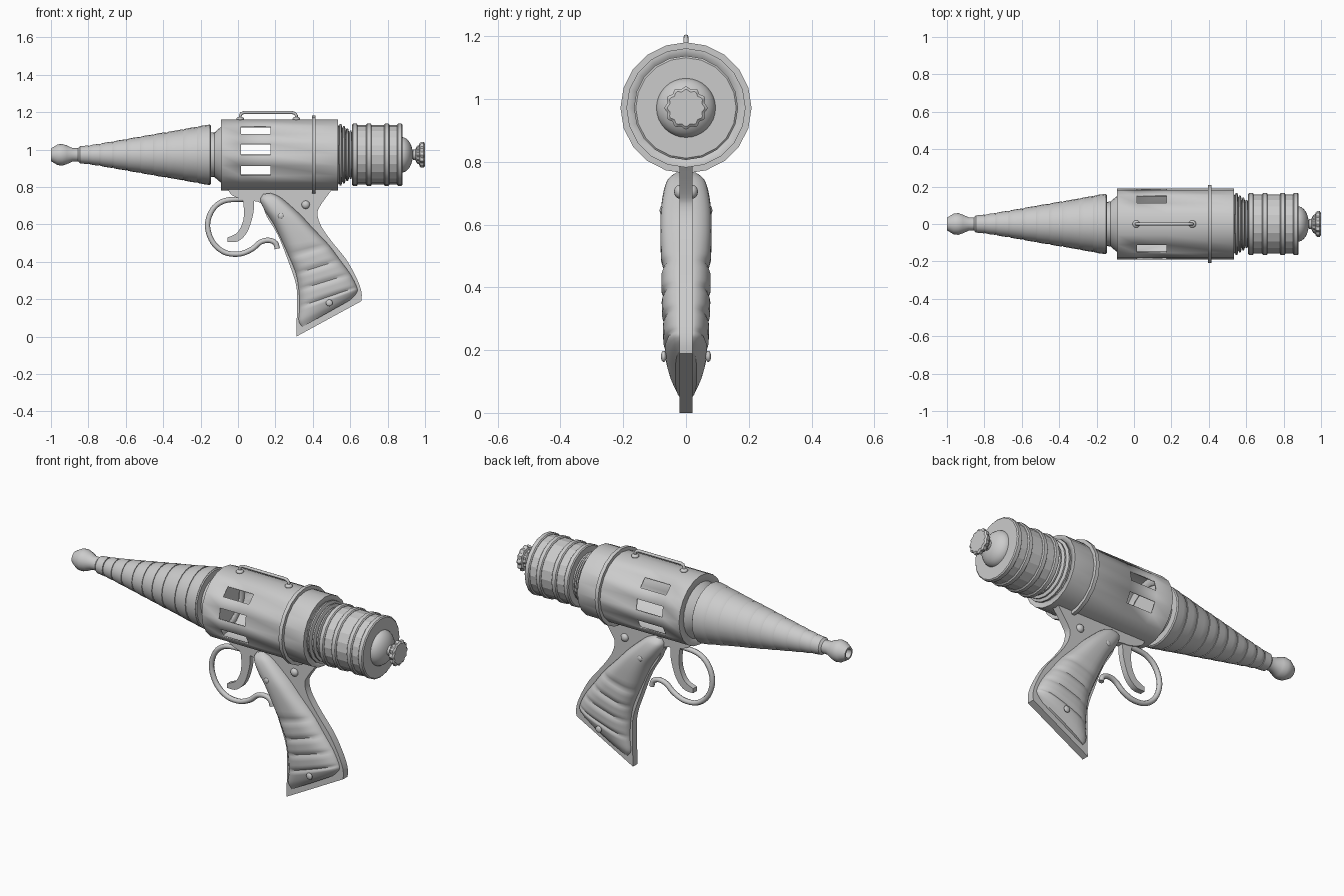
import bpy, bmesh, math
from mathutils import Vector

if "Cube" in bpy.data.objects:
    bpy.data.objects.remove(bpy.data.objects["Cube"])

AXIS_Z = 0.972


def make(name, verts, faces, angle=30, recalc=True):
    me = bpy.data.meshes.new(name)
    me.from_pydata(verts, [], faces)
    bm = bmesh.new()
    bm.from_mesh(me)
    bmesh.ops.remove_doubles(bm, verts=bm.verts, dist=1e-5)
    if recalc:
        bmesh.ops.recalc_face_normals(bm, faces=bm.faces)
    bm.to_mesh(me)
    bm.free()
    ob = bpy.data.objects.new(name, me)
    bpy.context.collection.objects.link(ob)
    bpy.ops.object.select_all(action='DESELECT')
    ob.select_set(True)
    bpy.context.view_layer.objects.active = ob
    if angle:
        bpy.ops.object.shade_smooth_by_angle(angle=math.radians(angle))
    return ob


def lathe(name, prof, segs=20, skip=(), lobes=0, angle=30):
    """Turn (x, radius) points around the gun axis; skip = (row, column) holes."""
    verts, faces = [], []
    for x, r in prof:
        for j in range(segs):
            a = 2 * math.pi * j / segs
            q = r * (1 + 0.06 * math.cos(lobes * a)) if lobes else r
            verts.append((x, q * math.cos(a), AXIS_Z + q * math.sin(a)))
    for i in range(len(prof) - 1):
        for j in range(segs):
            if (i, j) in skip:
                continue
            k = (j + 1) % segs
            faces.append((i * segs + j, i * segs + k, (i + 1) * segs + k, (i + 1) * segs + j))
    return make(name, verts, faces, angle, recalc=not skip)


def plate(name, pts, half):
    """Flat outline in x, z given a thickness across y."""
    n = len(pts)
    verts = [(x, y, z) for y in (-half, half) for x, z in pts]
    faces = [tuple(range(n)), tuple(range(2 * n - 1, n - 1, -1))]
    faces += [(i, (i + 1) % n, n + (i + 1) % n, n + i) for i in range(n)]
    return make(name, verts, faces)


def spline(pts, steps):
    """Catmull-Rom points through tuples of any length."""
    out = []
    for i in range(len(pts) - 1):
        a, b = pts[max(i - 1, 0)], pts[i]
        c, d = pts[i + 1], pts[min(i + 2, len(pts) - 1)]
        for s in range(steps):
            t = s / steps
            out.append(tuple(0.5 * (2 * q + (r - p) * t + (2 * p - 5 * q + 4 * r - w) * t * t
                                    + (3 * q - p - 3 * r + w) * t ** 3)
                             for p, q, r, w in zip(a, b, c, d)))
    return out + [tuple(pts[-1])]


def tube(name, pts, radius):
    cu = bpy.data.curves.new(name, 'CURVE')
    cu.dimensions = '3D'
    cu.bevel_depth = radius
    cu.bevel_resolution = 2
    cu.use_fill_caps = True
    sp = cu.splines.new('POLY')
    sp.points.add(len(pts) - 1)
    for p, (x, z) in zip(sp.points, pts):
        p.co = (x, 0, z, 1)
        p.radius = 1
    ob = bpy.data.objects.new(name, cu)
    bpy.context.collection.objects.link(ob)
    return ob


def ball(name, loc, scale):
    bpy.ops.mesh.primitive_uv_sphere_add(segments=16, ring_count=10, radius=1, location=loc)
    ob = bpy.context.object
    ob.name = name
    ob.scale = scale
    bpy.ops.object.shade_smooth()


# Barrel: muzzle bulb with bore, then a stepped cone and collar
prof = [(-0.93, 0), (-0.93, 0.022), (-1.0, 0.024), (-1.0, 0.034), (-0.965, 0.055), (-0.94, 0.058),
        (-0.915, 0.05), (-0.885, 0.036), (-0.855, 0.035), (-0.845, 0.046), (-0.80, 0.05)]
steps = [-0.80, -0.74, -0.67, -0.595, -0.525, -0.455, -0.385, -0.295, -0.22, -0.15]
for a, b in zip(steps, steps[1:]):
    base = 0.044 + (a + 0.80) * 0.175
    w = b - a
    prof += [(a, base), (a + 0.12 * w, base + 0.006), (a + 0.45 * w, base + 0.011), (b, base + 0.0135)]
    prof[-1] = (b, 0.044 + (b + 0.80) * 0.175 + 0.004)
prof += [(-0.15, 0.16), (-0.145, 0.155), (-0.145, 0.118), (-0.125, 0.12), (-0.105, 0.138), (-0.09, 0.15), (-0.085, 0)]
lathe("barrel", prof, 24)

# Hollow body shell with three vent windows on each side
holes = {(2, j) for j in (0, 2, 18, 9, 7, 11)}
body = lathe("body_shell", [(-0.09, 0.14), (-0.09, 0.19), (0.015, 0.19), (0.175, 0.19),
                            (0.535, 0.19), (0.535, 0.16)], 20, skip=holes)
mod = body.modifiers.new("wall", 'SOLIDIFY')
mod.thickness = 0.008
mod.offset = -1
lathe("body_band", [(0.395, 0.185), (0.395, 0.209), (0.415, 0.209), (0.415, 0.185)], 20)

# Ribbed neck behind the body
prof = [(0.53, 0), (0.53, 0.168)]
for i in range(4):
    x, r = 0.54 + 0.018 * i, 0.165 - 0.012 * i
    prof += [(x, r - 0.012), (x + 0.004, r), (x + 0.012, r), (x + 0.016, r - 0.012)]
lathe("neck", prof + [(0.62, 0.11), (0.62, 0)], 20)

# Rear drum: faceted core with raised bands
lathe("drum_core", [(0.615, 0), (0.615, 0.158), (0.875, 0.158), (0.875, 0)], 20, angle=10)
for i, (a, b) in enumerate([(0.61, 0.64), (0.685, 0.715), (0.78, 0.81), (0.85, 0.88)]):
    lathe(f"drum_band_{i + 1}", [(a, 0), (a, 0.16), (a + 0.005, 0.166), (b - 0.005, 0.166),
                                 (b, 0.16), (b, 0)], 20)

# Rear dome and scalloped knob
dome = [(0.875 + 0.06 * math.sin(t), 0.095 * math.cos(t)) for t in [i * math.pi / 16 for i in range(8)]]
lathe("rear_dome", dome + [(0.935, 0.028), (0.955, 0.028), (0.96, 0)], 32)
lathe("rear_knob", [(0.95, 0), (0.95, 0.03), (0.958, 0.045), (0.968, 0.048), (0.972, 0.06),
                    (0.98, 0.065), (0.993, 0.065), (1.0, 0.056), (1.0, 0)], 72, lobes=12)

# Wire handle on top with feet
tube("top_handle", [(0.012, 1.16), (0.012, 1.182), (0.018, 1.193), (0.032, 1.198), (0.29, 1.198),
                    (0.304, 1.193), (0.312, 1.182), (0.312, 1.16)], 0.008)
for i, x in enumerate((0.012, 0.312)):
    ball(f"handle_foot_{i + 1}", (x, 0, 1.164), (0.02, 0.02, 0.012))

# Grip frame plate
front = spline([(-0.055, 0.79), (-0.03, 0.755), (0.04, 0.728), (0.12, 0.715), (0.155, 0.64), (0.215, 0.54),
                (0.27, 0.40), (0.31, 0.28), (0.315, 0.18), (0.312, 0.0)], 4)
back = spline([(0.66, 0.19), (0.66, 0.24), (0.635, 0.31), (0.58, 0.41), (0.50, 0.51), (0.445, 0.59),
               (0.425, 0.655), (0.44, 0.70), (0.505, 0.79)], 4)
plate("grip_frame", front + back, 0.02)

# Grip panels: front edge, back edge, depth at stations down the grip; the last stations are grooves
stations = spline([(0.135, 0.762, 0.175, 0.767, 0.012), (0.12, 0.73, 0.23, 0.742, 0.042),
                   (0.14, 0.68, 0.33, 0.655, 0.058), (0.20, 0.585, 0.40, 0.58, 0.062),
                   (0.272, 0.43, 0.485, 0.49, 0.059), (0.31, 0.335, 0.545, 0.41, 0.058),
                   (0.325, 0.25, 0.60, 0.335, 0.055), (0.33, 0.16, 0.635, 0.265, 0.05),
                   (0.325, 0.085, 0.635, 0.235, 0.036), (0.345, 0.052, 0.60, 0.195, 0.014)], 8)
N = 15
for side, label in ((-1, "front"), (1, "back")):
    verts, faces = [], []
    for i, (xf, zf, xb, zb, d) in enumerate(stations):
        near = min(abs(i - g) for g in (32, 40, 48, 56))
        d -= (0.009, 0.004)[near] if near < 2 else 0
        verts.append((xf, side * 0.015, zf))
        for k in range(N):
            u = 0.5 - 0.5 * math.cos(math.pi * k / (N - 1))
            h = max(0, 1 - abs(2 * u - 1) ** 3) ** 0.6
            verts.append((xf + (xb - xf) * u, side * (0.02 + d * h), zf + (zb - zf) * u))
        verts.append((xb, side * 0.015, zb))
    M = N + 2
    for i in range(len(stations) - 1):
        faces += [(i * M + k, i * M + (k + 1) % M, (i + 1) * M + (k + 1) % M, (i + 1) * M + k) for k in range(M)]
    faces += [tuple(range(M)), tuple(range(len(verts) - M, len(verts)))]
    make(f"grip_panel_{label}", verts, faces, 40)
    # Screws and frame rivet
    ball(f"upper_screw_{label}", (0.23, side * 0.075, 0.645), (0.016, 0.009, 0.016))
    ball(f"lower_screw_{label}", (0.488, side * 0.071, 0.18), (0.018, 0.009, 0.018))
    ball(f"frame_rivet_{label}", (0.362, side * 0.02, 0.705), (0.022, 0.018, 0.022))

# Trigger guard loop ending in a curl
tube("trigger_guard", spline([(0.04, 0.735), (-0.07, 0.727), (-0.135, 0.68), (-0.163, 0.595), (-0.135, 0.505),
                              (-0.07, 0.45), (0.01, 0.442), (0.075, 0.468), (0.12, 0.505), (0.165, 0.515),
                              (0.20, 0.50), (0.21, 0.47)], 5), 0.014)

# Curved trigger
outer = spline([(0.085, 0.74), (0.082, 0.66), (0.05, 0.56), (0.0, 0.51), (-0.055, 0.505)], 5)
inner = spline([(-0.055, 0.53), (-0.005, 0.555), (0.025, 0.61), (0.032, 0.67), (0.025, 0.74)], 5)
plate("trigger", outer + inner, 0.016)
